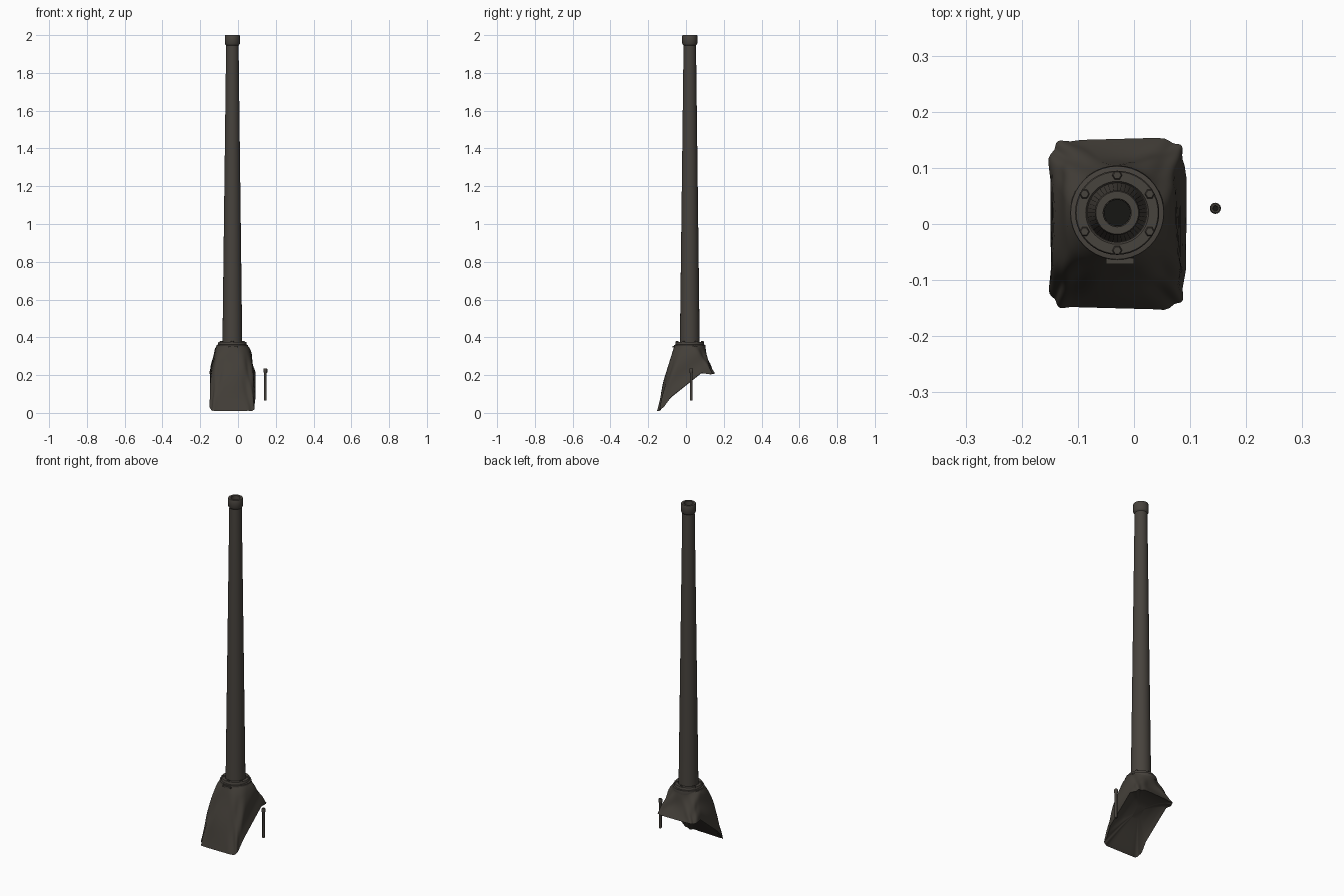
import bpy, bmesh
from math import sin, cos, pi, radians
from mathutils import Vector

cube = bpy.data.objects.get("Cube")
if cube:
    bpy.data.objects.remove(cube)

CX, CY = -0.03, 0.02  # gun axis


def material(name, rgb):
    m = bpy.data.materials.new(name)
    m.use_nodes = True
    m.diffuse_color = (*rgb, 1)
    b = m.node_tree.nodes["Principled BSDF"]
    b.inputs["Base Color"].default_value = (*rgb, 1)
    b.inputs["Roughness"].default_value = 0.8
    return m


steel = material("brown grey steel", (0.064, 0.056, 0.047))
canvas = material("dark canvas", (0.056, 0.049, 0.040))
black = material("bore black", (0.008, 0.008, 0.007))


def finish(name, bm, mat, angle=35):
    bmesh.ops.recalc_face_normals(bm, faces=bm.faces)
    mesh = bpy.data.meshes.new(name)
    bm.to_mesh(mesh)
    bm.free()
    ob = bpy.data.objects.new(name, mesh)
    bpy.context.collection.objects.link(ob)
    mesh.materials.append(mat)
    bpy.ops.object.select_all(action='DESELECT')
    bpy.context.view_layer.objects.active = ob
    ob.select_set(True)
    bpy.ops.object.shade_smooth_by_angle(angle=radians(angle))
    return ob


def skin(bm, rings):
    """Join successive closed rings of points with quads."""
    rows = [[bm.verts.new(p) for p in ring] for ring in rings]
    n = len(rows[0])
    for a, b in zip(rows, rows[1:]):
        for i in range(n):
            j = (i + 1) % n
            bm.faces.new((a[i], a[j], b[j], b[i]))
    return rows


def lathe(name, profile, mat, x=CX, y=CY, n=40):
    """Turn (radius, height) pairs about a vertical axis and cap both ends."""
    bm = bmesh.new()
    rows = skin(bm, [[(x + r * cos(2 * pi * i / n), y + r * sin(2 * pi * i / n), z)
                      for i in range(n)] for r, z in profile])
    bm.faces.new(rows[0])
    bm.faces.new(rows[-1])
    return finish(name, bm, mat)


# Main barrel with a muzzle collar and a hollow bore
lathe("barrel", [(0.053, 0.33), (0.052, 0.4), (0.033, 1.945), (0.037, 1.95), (0.04, 1.955),
                 (0.04, 1.996), (0.038, 2.0), (0.025, 2.0), (0.024, 1.9)], steel)
lathe("bore", [(0.0238, 1.9), (0.0238, 1.93)], black)

# Flange holding the canvas, with its clamp band below
lathe("flange", [(0.07, 0.345), (0.075, 0.352), (0.075, 0.372), (0.073, 0.375),
                 (0.056, 0.375), (0.053, 0.37)], steel)
lathe("clamp_band", [(0.084, 0.338), (0.0845, 0.35), (0.083, 0.36), (0.07, 0.362)], steel)
for k in range(6):
    a = radians(30 + 60 * k)
    lathe(f"flange_bolt_{k + 1}", [(0.009, 0.36), (0.009, 0.377), (0.007, 0.38)], steel,
          CX + 0.067 * cos(a), CY + 0.067 * sin(a), 6)

# Clamp buckle at the front
bm = bmesh.new()
bmesh.ops.create_cube(bm, size=1)
for v in bm.verts:
    v.co = Vector((v.co.x * 0.05 - 0.025, v.co.y * 0.01 - 0.066, v.co.z * 0.01 + 0.35))
finish("clamp_buckle", bm, steel)


# Canvas cover: round neck spreading to a slanted rectangular base
def rim_height(y):
    pts = [(-0.2, 0.01), (-0.145, 0.01), (-0.12, 0.03), (-0.04, 0.135), (0.03, 0.19),
           (0.08, 0.21), (0.13, 0.205), (0.2, 0.215)]
    for (y0, z0), (y1, z1) in zip(pts, pts[1:]):
        if y <= y1:
            return z0 + (z1 - z0) * (y - y0) / (y1 - y0)
    return pts[-1][1]


def cover_point(a, t):
    c, s = cos(a), sin(a)
    k = 0.24  # corner roundness of the base
    box = Vector((CX + 0.121 * abs(c) ** k * (1 if c > 0 else -1),
                  0.151 * abs(s) ** k * (1 if s > 0 else -1)))
    neck = Vector((CX + 0.082 * c, CY + 0.082 * s))
    power = 0.6 + (1.1 * s * s if s > 0 else 0.3 * s * s)
    p = neck.lerp(box, t ** power)
    z = 0.355 + (rim_height(box.y) - 0.355) * t
    # soft folds that fade at the neck
    fold = 0.004 * sin(pi * t) * sin(5 * a + 6 * t) + 0.003 * t * sin(9 * a - 5 * t)
    return Vector((p.x + c * fold, p.y + s * fold, z + 0.5 * fold))


# evenly spread samples along the squarish outline
N = 72
angles = []
for i in range(N):
    u = 2 * pi * (i + 0.5) / N
    angles.append(u - 0.16 * sin(4 * u) * -1)
bm = bmesh.new()
rings = [[cover_point(a, t / 14) for a in angles] for t in range(15)]
centre = Vector((CX, 0, 0.15))
for f, lift in ((0.94, 0.004), (0.8, 0.012), (0.5, 0.018), (0.2, 0.02)):
    ring = []
    for p in rings[14]:
        q = centre.lerp(p, f)
        q.z = rim_height(q.y) * 0.6 + q.z * 0.4 + lift
        ring.append(q)
    rings.append(ring)
rows = skin(bm, rings)
bm.faces.new(rows[-1])
finish("canvas_cover", bm, canvas, 50)

# Secondary gun barrel standing beside the cover
lathe("secondary_barrel", [(0.007, 0.065), (0.007, 0.21), (0.01, 0.215), (0.01, 0.232),
                           (0.008, 0.235), (0.005, 0.235), (0.005, 0.22)],
      steel, 0.145, 0.028, 16)
lathe("secondary_bore", [(0.0048, 0.22), (0.0048, 0.226)], black, 0.145, 0.028, 16)
